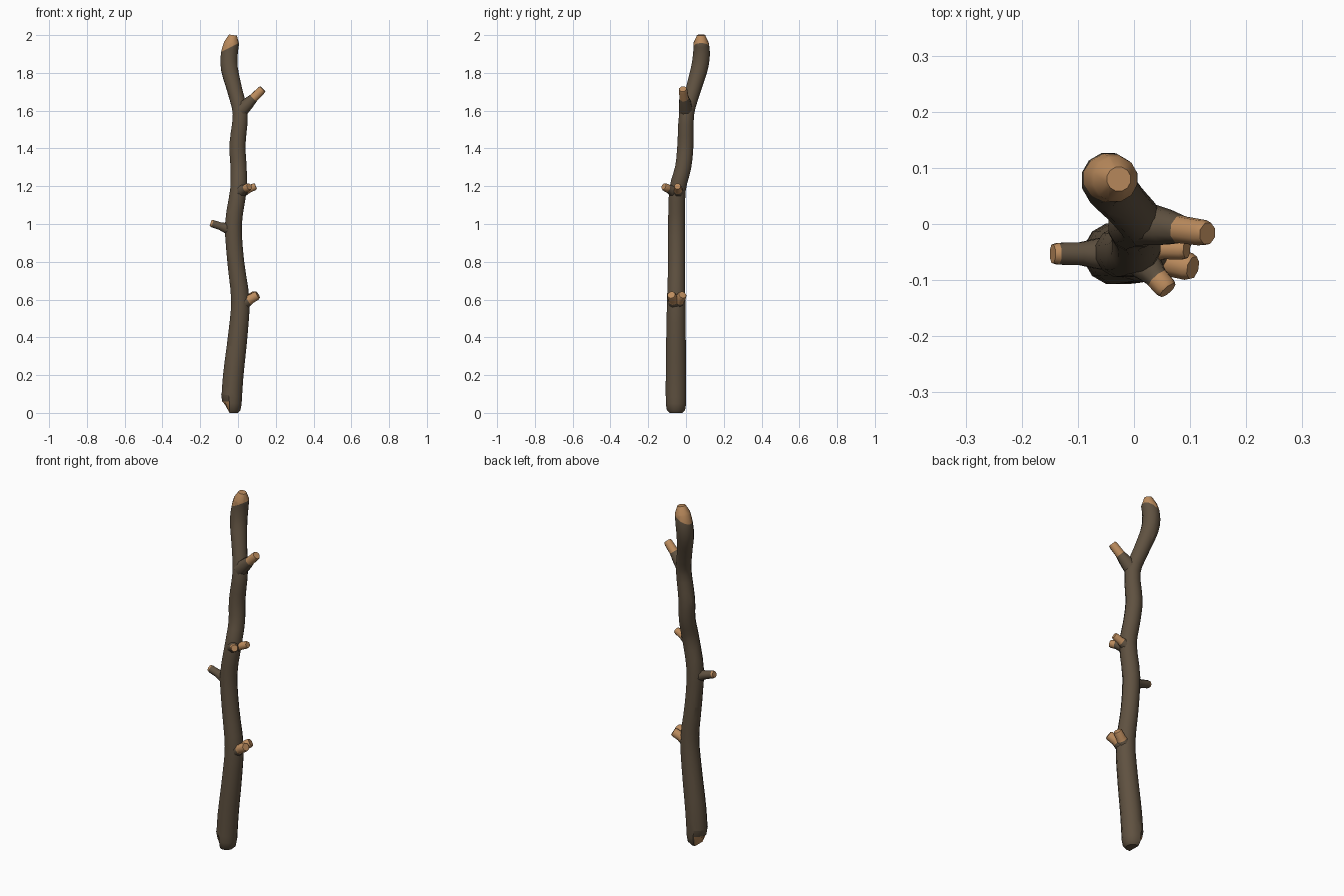
import bpy, bmesh, math
from mathutils import Vector

if "Cube" in bpy.data.objects:
    bpy.data.objects.remove(bpy.data.objects["Cube"])


def material(name, colour):
    m = bpy.data.materials.new(name)
    m.use_nodes = True
    m.diffuse_color = (*colour, 1)
    m.node_tree.nodes["Principled BSDF"].inputs["Base Color"].default_value = (*colour, 1)
    return m


BARK = material("dark bark", (0.115, 0.083, 0.052))
WOOD = material("bare wood", (0.50, 0.26, 0.11))


def smooth_path(points, steps):
    """Catmull-Rom through points of (x, y, z, radius)."""
    pts = [Vector(p) for p in points]
    pts = [pts[0]] + pts + [pts[-1]]
    out = []
    for a, b, c, d in zip(pts, pts[1:], pts[2:], pts[3:]):
        for i in range(steps):
            t = i / steps
            out.append(0.5 * (2 * b + (c - a) * t + (2 * a - 5 * b + 4 * c - d) * t**2
                              + (3 * b - a - 3 * c + d) * t**3))
    return out + [pts[-1]]


def tube(path, sides):
    """Skin a list of (x, y, z, radius) with rings square to the path."""
    bm = bmesh.new()
    rings = []
    for i, p in enumerate(path):
        ahead, behind = path[min(i + 1, len(path) - 1)], path[max(i - 1, 0)]
        turn = Vector((0, 0, 1)).rotation_difference((ahead - behind).to_3d())
        ring = []
        for k in range(sides):
            a = math.tau * (k + 0.5) / sides
            ring.append(bm.verts.new(p.to_3d() + turn @ Vector((math.cos(a), math.sin(a), 0)) * p.w))
        rings.append(ring)
    for r, s in zip(rings, rings[1:]):
        for k in range(sides):
            n = (k + 1) % sides
            bm.faces.new((r[k], r[n], s[n], s[k]))
    bm.faces.new(rings[0][::-1])
    bm.faces.new(rings[-1])
    return bm


def cut(bm, point, normal):
    """Add a clean edge loop where the bare wood starts."""
    bmesh.ops.bisect_plane(bm, geom=bm.verts[:] + bm.edges[:] + bm.faces[:],
                           plane_co=point, plane_no=normal)


def finish(bm, name, is_wood):
    bm.normal_update()
    for f in bm.faces:
        f.material_index = int(is_wood(f.calc_center_median(), f.normal))
    mesh = bpy.data.meshes.new(name)
    bm.to_mesh(mesh)
    bm.free()
    mesh.materials.append(BARK)
    mesh.materials.append(WOOD)
    ob = bpy.data.objects.new(name, mesh)
    bpy.context.collection.objects.link(ob)
    bpy.ops.object.select_all(action="DESELECT")
    ob.select_set(True)
    bpy.context.view_layer.objects.active = ob
    bpy.ops.object.shade_smooth_by_angle(angle=math.radians(45))
    return ob


# Main stem: a wavy tapering path that leans back near the top
stem_path = [
    (-0.035, -0.053, 0.05, 0.056), (-0.025, -0.053, 0.2, 0.056), (0.0, -0.053, 0.42, 0.053),
    (0.012, -0.052, 0.6, 0.05), (-0.012, -0.05, 0.8, 0.046), (-0.024, -0.05, 1.0, 0.046),
    (0.002, -0.045, 1.18, 0.045), (0.003, -0.015, 1.3, 0.044), (-0.003, -0.003, 1.42, 0.044),
    (0.012, 0.003, 1.58, 0.041), (-0.015, 0.035, 1.7, 0.041), (-0.045, 0.07, 1.82, 0.046),
    (-0.046, 0.082, 1.9, 0.046), (-0.033, 0.08, 1.96, 0.041)]
path = smooth_path(stem_path, 3)
path = [Vector((-0.035, -0.053, 0.0, 0.036)), Vector((-0.035, -0.053, 0.015, 0.05))] + path
path.append(Vector((-0.027, 0.08, 2.0, 0.022)))
stem = tube(path, 12)

# Broken foot: one side of the end is chipped higher
cut(stem, (-0.045, 0, 0), (1, 0, 0))
for v in stem.verts:
    if v.co.z < 0.06 and v.co.x < -0.046:
        v.co.z += 0.045
tip_point, tip_normal = Vector((-0.04, 0.08, 1.935)), Vector((-0.5, 0, 1))
cut(stem, tip_point, tip_normal)
finish(stem, "stem", lambda c, n: (c - tip_point).dot(tip_normal) > 0
       or (c.z < 0.07 and c.x < -0.04 and n.z < -0.3))

# Side twigs: base, tip, tip radius, fraction of length still covered in bark
twigs = {
    "upper_twig": ((0.015, 0.0, 1.6), (0.131, -0.017, 1.715), 0.024, 0.58),
    "left_twig": ((-0.02, -0.053, 0.965), (-0.145, -0.053, 1.005), 0.021, 0.92),
    "middle_front_stub": ((0.005, -0.055, 1.17), (0.06, -0.118, 1.198), 0.021, 0.68),
    "middle_side_stub": ((0.0, -0.04, 1.16), (0.094, -0.045, 1.2), 0.02, 0.5),
    "lower_front_stub": ((0.01, -0.053, 0.57), (0.105, -0.078, 0.625), 0.025, 0.5),
    "lower_back_stub": ((0.01, -0.053, 0.57), (0.094, -0.018, 0.625), 0.025, 0.5),
}
for name, (base, tip, radius, bark) in twigs.items():
    b, t = Vector(base), Vector(tip)
    rings = [(0, 1.7), (0.35, 1.4), (0.6, 1.05), (0.92, 1.0), (1, 0.85)]
    bm = tube([Vector((*b.lerp(t, s), radius * w)) for s, w in rings], 8)
    start, along = b.lerp(t, bark), t - b
    cut(bm, start, along)
    finish(bm, name, lambda c, n: (c - start).dot(along) > 0)
